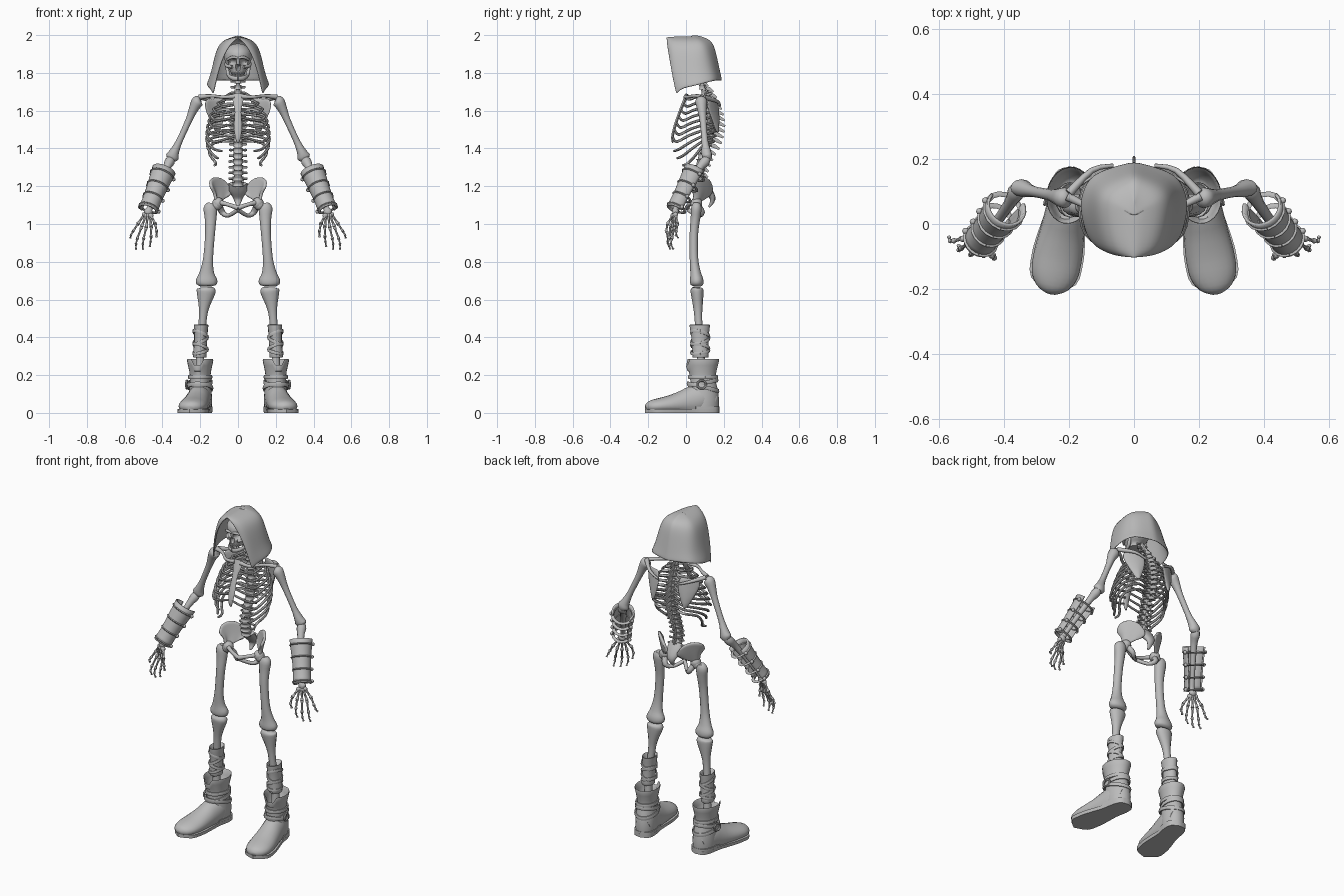
import bpy, bmesh, math
from mathutils import Vector, Matrix

grey = bpy.data.materials.new("bone_grey")
grey.diffuse_color = (0.5, 0.5, 0.5, 1)
X, Y, Z = Vector((1, 0, 0)), Vector((0, 1, 0)), Vector((0, 0, 1))


def smooth(rows, k):
    """Spline through rows of numbers, k steps per span."""
    p = [rows[0]] + list(rows) + [rows[-1]]
    out = []
    for i in range(1, len(p) - 2):
        for s in range(k):
            t = s / k
            out.append([0.5 * (2 * b + (c - a) * t + (2 * a - 5 * b + 4 * c - d) * t * t
                               + (3 * b - a - 3 * c + d) * t ** 3)
                        for a, b, c, d in zip(*p[i - 1:i + 3])])
    return out + [list(rows[-1])]


def skin(bm, rings, cap=True, closed=True):
    vs = [[bm.verts.new(p) for p in r] for r in rings]
    n = len(vs[0])
    for a, b in zip(vs, vs[1:]):
        for i in range(n if closed else n - 1):
            j = (i + 1) % n
            bm.faces.new((a[i], a[j], b[j], b[i]))
    if cap:
        bm.faces.new(vs[0])
        bm.faces.new(vs[-1])


def tube(bm, pts, ref=Y, n=8, k=3):
    """Sweep along (x, y, z, radius[, second radius])."""
    rows = smooth([(*p, p[3]) if len(p) == 4 else p for p in pts], k)
    c = [Vector(r[:3]) for r in rows]
    rings = []
    for i, r in enumerate(rows):
        t = (c[min(i + 1, len(c) - 1)] - c[max(i - 1, 0)]).normalized()
        u = t.cross(ref)
        u = (u if u.length > 0.05 else t.cross(X)).normalized()
        v = t.cross(u)
        rings.append([c[i] + u * r[3] * math.cos(a) + v * r[4] * math.sin(a)
                      for a in (2 * math.pi * j / n for j in range(n))])
    skin(bm, rings)


def stack(bm, rows, n=20, k=3):
    """Horizontal ellipses (x, y, z, rx, ry); may fold back inside."""
    skin(bm, [[(x + a * math.cos(t), y + b * math.sin(t), z)
               for t in (2 * math.pi * j / n for j in range(n))]
              for x, y, z, a, b in smooth(rows, k)])


def ball(bm, c, r, n=10):
    r = (r, r, r) if isinstance(r, float) else r
    bmesh.ops.create_uvsphere(bm, u_segments=n, v_segments=max(5, n * 2 // 3), radius=1,
                              matrix=Matrix.Translation(c) @ Matrix.Diagonal((*r, 1)))


def bone(bm, a, b, end, mid, n=8):
    a, b = Vector(a), Vector(b)
    tube(bm, [(*a.lerp(b, t), r) for t, r in
              ((0, end * .6), (.06, end), (.25, mid), (.75, mid), (.94, end), (1, end * .6))], n=n, k=2)


def finish(bm, name, mirror=False, thick=0, sub=0, angle=50):
    bmesh.ops.remove_doubles(bm, verts=bm.verts, dist=1e-5)
    bmesh.ops.recalc_face_normals(bm, faces=bm.faces)
    me = bpy.data.meshes.new(name)
    bm.to_mesh(me)
    bm.free()
    me.materials.append(grey)
    me.polygons.foreach_set("use_smooth", [True] * len(me.polygons))
    me.set_sharp_from_angle(angle=math.radians(angle))
    ob = bpy.data.objects.new(name, me)
    bpy.context.collection.objects.link(ob)
    if mirror:
        ob.modifiers.new("mirror", 'MIRROR')
    if thick:
        m = ob.modifiers.new("thickness", 'SOLIDIFY')
        m.thickness, m.offset = thick, 0
    if sub:
        m = ob.modifiers.new("rounding", 'SUBSURF')
        m.levels = m.render_levels = sub


# hood: open U-shaped rows rising to a ridge, right half mirrored
bm = bmesh.new()
rows = [(.13, .163, -.05, .19, 1.685, 1.758), (.11, .14, -.07, .178, 1.78, 1.81),
        (.082, .122, -.085, .163, 1.87, 1.88), (.052, .102, -.095, .147, 1.93, 1.94),
        (.022, .065, -.1, .12, 1.968, 1.975), (0, 0, -.103, .06, 1.985, 1.995)]
skin(bm, [smooth([(e, f, zf), (.35 * e + .63 * w, f + .03, .6 * zf + .4 * zb),
                  (w, b * .35, .3 * zf + .7 * zb), (w * .76, b - .04, zb), (0, b, zb)], 3)
          for e, w, f, b, zf, zb in smooth(rows, 2)], cap=False, closed=False)
finish(bm, "hood", mirror=True, thick=.009, sub=1)

# skull with pressed-in eye sockets and nose
bm = bmesh.new()
stack(bm, [(0, .03, 1.955, .008, .01), (0, .03, 1.945, .04, .052), (0, .03, 1.915, .068, .086),
           (0, .03, 1.88, .072, .093), (0, .025, 1.855, .066, .085), (0, .015, 1.83, .056, .072),
           (0, 0, 1.81, .042, .053), (0, -.005, 1.793, .036, .047)], n=56, k=5)
for v in bm.verts:
    if v.co.y < 0.01:
        for cx, cz, rx, rz in ((.03, 1.858, .022, .02), (-.03, 1.858, .022, .02), (0, 1.829, .012, .016)):
            d = ((v.co.x - cx) / rx) ** 2 + ((v.co.z - cz) / rz) ** 2
            if d < 1:
                v.co.y += .045 * (1 - d * d)
finish(bm, "skull")
bm = bmesh.new()
tube(bm, [(0, -.058, 1.878, .006), (.03, -.06, 1.883, .008), (.056, -.035, 1.87, .007)], ref=Z)
tube(bm, [(.03, -.05, 1.832, .008), (.058, -.018, 1.836, .009), (.066, .03, 1.85, .006)], ref=Z)
finish(bm, "brow_and_cheekbones", mirror=True)

# jaw and teeth
bm = bmesh.new()
tube(bm, [(.057, .03, 1.845, .009), (.053, .02, 1.795, .01), (.034, -.035, 1.774, .008, .012),
          (0, -.055, 1.77, .009, .013)], ref=Z)
finish(bm, "jaw", mirror=True)
bm = bmesh.new()
for i in range(8):
    a = (i - 3.5) * .27
    for z in (1.798, 1.786):
        ball(bm, (.035 * math.sin(a), -.006 - .048 * math.cos(a), z), (.0045, .004, .008), 8)
finish(bm, "teeth")

# spine: bodies with side and back processes
curve = smooth([(.05, 1.79), (.10, 1.69), (.13, 1.58), (.125, 1.47), (.09, 1.36), (.07, 1.27), (.09, 1.2)], 8)


def spine_y(z):
    return min(curve, key=lambda p: abs(p[1] - z))[0]


bm = bmesh.new()
for i in range(20):
    t = i / 19
    z = 1.785 - .575 * t
    y, r = spine_y(z), .018 + .014 * t
    tube(bm, [(0, y, z + .012, r), (0, y, z, r * .82), (0, y, z - .012, r)], n=12, k=2)
    back = .045 + .03 * math.sin(math.pi * min(1, t * 1.25))
    tube(bm, [(0, y + .01, z, .008, .012), (0, y + back * .6, z - .01, .006, .012),
              (0, y + back, z - .025, .004, .006)], ref=Z, n=6, k=1)
    bone(bm, (-r - .02, y + .015, z), (r + .02, y + .015, z), .007, .006, 6)
tube(bm, [(0, .07, 1.79, .012), (0, .10, 1.69, .012), (0, .13, 1.58, .015), (0, .125, 1.47, .018),
          (0, .09, 1.36, .02), (0, .07, 1.27, .022), (0, .09, 1.2, .02)])
finish(bm, "spine")

# ribs and breastbone
bm = bmesh.new()
widths = (.075, .105, .128, .142, .152, .159, .163, .164, .16, .15)
for i, w in enumerate(widths):
    zb = 1.69 - .028 * i
    yb = spine_y(zb)
    zf = zb - .03 - .0095 * i
    yf = -.012 * i if i < 7 else (-.055, -.04, -.01)[i - 7]
    end = (.012, yf, 1.665 - .033 * i) if i < 7 else (.085 + .02 * (i - 7), yf - .008, zf - .012)
    r = .0075
    tube(bm, [(.015, yb, zb, r), (.55 * w, yb + .03, zb, r), (.95 * w, yb - .025, zb - .02, r),
              (w, .35 * yb + .65 * (yf + .03), .4 * zb + .6 * zf, r), (.78 * w, yf + .022, zf, r),
              (*end, .006)], ref=Z, n=7)
finish(bm, "ribs", mirror=True)
bm = bmesh.new()
tube(bm, [(0, .005, 1.69, .026, .008), (0, -.005, 1.66, .03, .01), (0, -.03, 1.6, .017, .008),
          (0, -.058, 1.52, .021, .008), (0, -.072, 1.46, .015, .007), (0, -.07, 1.43, .005, .004)], n=10)
finish(bm, "breastbone")

# shoulder girdle
bm = bmesh.new()
tube(bm, [(.02, 0, 1.675, .013), (.08, .0, 1.672, .009), (.14, .05, 1.678, .009), (.205, .085, 1.672, .014)], ref=Z)
tube(bm, [(.065, .18, 1.625, .006), (.13, .165, 1.65, .009), (.2, .095, 1.672, .014)], ref=Z)
finish(bm, "collarbone", mirror=True)
bm = bmesh.new()
edge_in = [(.075, .155, 1.67), (.06, .172, 1.63), (.07, .175, 1.56), (.1, .165, 1.48)]
edge_out = [(.165, .12, 1.665), (.185, .105, 1.63), (.155, .135, 1.56), (.115, .16, 1.48)]
skin(bm, [smooth([a, [(p + q) / 2 + s for p, q, s in zip(a, b, (0, .012, 0))], b], 2)
          for a, b in zip(edge_in, edge_out)], cap=False, closed=False)
finish(bm, "shoulder_blade", mirror=True, thick=.01, sub=1)

# arm bones
bm = bmesh.new()
tube(bm, [(.2, .078, 1.66, .016), (.213, .08, 1.65, .032), (.235, .084, 1.61, .025), (.26, .09, 1.55, .018),
          (.31, .1, 1.44, .017), (.338, .108, 1.38, .026), (.348, .112, 1.355, .035, .026),
          (.356, .112, 1.338, .02)], n=12)
finish(bm, "upper_arm", mirror=True)
bm = bmesh.new()
tube(bm, [(.352, .12, 1.36, .013), (.362, .1, 1.33, .027), (.385, .06, 1.28, .018), (.46, -.045, 1.1, .014),
          (.475, -.055, 1.065, .024, .018), (.48, -.06, 1.05, .012)], n=10)
finish(bm, "forearm", mirror=True)

# bracer: open shell, straps and studs around the forearm axis
top, low = Vector((.392, .052, 1.285)), Vector((.476, -.055, 1.075))
axis = (low - top).normalized()
front = Vector((.3, -1, 0))
front = (front - axis * front.dot(axis)).normalized()
side = axis.cross(front)


def around(t, a, extra=0.0):
    r = .06 - .024 * t + .012 * t ** 4 + extra
    return top.lerp(low, t) + (front * math.cos(a) + side * math.sin(a)) * r


bm = bmesh.new()
skin(bm, [[around(i / 8, (j / 16 - .5) * 4.2) for j in range(17)] for i in range(9)], cap=False, closed=False)
finish(bm, "bracer", mirror=True, thick=.009)
bm = bmesh.new()
for t in (.12, .4, .68, .95):
    tube(bm, [(*around(t, j * math.pi / 8, .002), .009, .005) for j in range(17)], ref=front.cross(side), n=6, k=1)
    for a in (-1.85, 1.85):
        ball(bm, around(t, a, .008), .011, 8)
finish(bm, "bracer_straps", mirror=True)

# hand: finger chains from the wrist
bm = bmesh.new()
fingers = [[(.46, -.07, 1.045), (.438, -.098, 1.0), (.43, -.105, .96), (.432, -.095, .93)],
           [(.466, -.066, 1.045), (.459, -.08, .985), (.46, -.095, .93), (.463, -.098, .905), (.467, -.088, .88)],
           [(.477, -.063, 1.045), (.486, -.072, .98), (.5, -.092, .92), (.504, -.095, .893), (.503, -.082, .865)],
           [(.487, -.06, 1.045), (.51, -.06, .985), (.534, -.076, .92), (.54, -.08, .893), (.54, -.066, .865)],
           [(.496, -.055, 1.05), (.53, -.045, 1.0), (.556, -.052, .96), (.567, -.052, .94), (.57, -.04, .925)]]
for f in fingers:
    ball(bm, f[0], .013, 8)
    for i, (a, b) in enumerate(zip(f, f[1:])):
        bone(bm, a, b, .0105 - .0013 * i, .0065 - .0008 * i, 7)
finish(bm, "hand", mirror=True)

# pelvis: flared wings, lower loops and tail wedge
bm = bmesh.new()
crest = [(.035, .135, 1.18), (.065, .13, 1.225), (.11, .1, 1.25), (.15, .05, 1.235), (.142, .02, 1.19)]
base = [(.045, .115, 1.15), (.075, .095, 1.13), (.095, .07, 1.115), (.115, .055, 1.11), (.115, .035, 1.12)]
skin(bm, [smooth([a, [p * .5 + q * .5 + s for p, q, s in zip(a, b, (-.008, .01, 0))], b], 3)
          for a, b in zip(smooth(crest, 2), smooth(base, 2))], cap=False, closed=False)
finish(bm, "hip_wing", mirror=True, thick=.017, sub=1)
bm = bmesh.new()
ball(bm, (.105, .055, 1.11), .031, 12)
tube(bm, [(.105, .05, 1.115, .016), (.06, .02, 1.105, .011), (0, .005, 1.085, .013)], ref=Z)
tube(bm, [(.1, .06, 1.1, .018), (.082, .085, 1.06, .016), (.05, .06, 1.045, .011), (0, .012, 1.075, .011)], ref=X)
finish(bm, "hip_loop", mirror=True)
bm = bmesh.new()
tube(bm, [(0, .09, 1.215, .045, .022), (0, .115, 1.18, .048, .022), (0, .14, 1.14, .028, .016),
          (0, .135, 1.11, .014, .01), (0, .12, 1.09, .005)], n=12)
finish(bm, "tailbone")

# leg bones
bm = bmesh.new()
ball(bm, (.112, .055, 1.1), .028, 12)
tube(bm, [(.112, .055, 1.1, .018), (.13, .055, 1.092, .02), (.148, .056, 1.075, .022)], ref=Y)
tube(bm, [(.142, .057, 1.11, .018), (.146, .055, 1.085, .036, .028), (.145, .05, 1.03, .031, .026),
          (.148, .042, .95, .026, .023), (.158, .042, .82, .026, .023), (.165, .05, .745, .038, .028),
          (.166, .056, .705, .056, .036), (.167, .058, .68, .052, .034), (.167, .058, .67, .03, .02)], n=14)
finish(bm, "thigh_bone", mirror=True)
bm = bmesh.new()
tube(bm, [(.168, .058, .664, .035, .024), (.168, .058, .652, .05, .034), (.172, .06, .62, .045, .032),
          (.18, .063, .56, .028, .025), (.187, .066, .49, .021, .02), (.2, .078, .3, .021, .021),
          (.2, .08, .2, .026, .026)], n=12)
finish(bm, "shin_bone", mirror=True)

# shin wrap with crossed bands
bm = bmesh.new()
stack(bm, [(.196, .073, .44, .022, .022), (.196, .073, .462, .033, .045), (.195, .073, .466, .038, .054),
           (.196, .073, .44, .037, .051), (.198, .075, .38, .034, .044), (.202, .077, .31, .036, .043),
           (.202, .077, .292, .033, .04), (.202, .077, .3, .02, .022)], n=16, k=2)
for z, tilt in ((.415, .02), (.385, -.02), (.35, .018), (.325, -.012)):
    tube(bm, [(.198 + .039 * math.cos(a), .075 + .049 * math.sin(a), z + tilt * math.cos(a + .6), .005, .01)
              for a in (j * math.pi / 8 for j in range(17))], ref=Z, n=6, k=1)
finish(bm, "shin_wrap", mirror=True)

# boots: built upright, then turned outward
turn = Matrix.Translation((.2, .09, 0)) @ Matrix.Rotation(.18, 4, 'Z')
bm = bmesh.new()
stack(bm, [(0, .006, .02, .058, .078), (0, .006, .07, .061, .08), (0, .003, .13, .057, .075),
           (0, 0, .17, .053, .068), (0, -.002, .22, .057, .074), (0, -.002, .276, .069, .088),
           (0, -.002, .278, .063, .082), (0, 0, .22, .05, .066), (0, 0, .19, .03, .04)], n=24, k=2)
for v in bm.verts:
    if v.co.z > .24 and abs(v.co.x) < .02 and v.co.y < 0:
        v.co.z -= .03
tube(bm, [(0, .06, .06, .045, .05), (0, 0, .075, .06, .078), (0, -.06, .06, .064, .08), (0, -.12, .048, .069, .066),
          (0, -.19, .04, .075, .05), (0, -.25, .035, .071, .04), (0, -.29, .03, .05, .03),
          (0, -.308, .025, .018, .012)], ref=Z, n=20)
for v in bm.verts:
    v.co.z = max(v.co.z, .015)
bm.transform(turn)
finish(bm, "boot", mirror=True)
bm = bmesh.new()
half = smooth([(.0, .088), (.045, .07), (.06, .02), (.06, -.05), (.073, -.14), (.078, -.2), (.068, -.27), (.0, -.313)], 3)
for outline, z in ((half, .02), ([p for p in half if p[1] > -.055], .034)):
    ring = outline + [[-x, y] for x, y in reversed(outline) if x > 0]
    skin(bm, [[(x * g, y, h) for x, y in ring] for h, g in ((0, 1), (z, 1.03))])
bm.transform(turn)
finish(bm, "sole", mirror=True)
bm = bmesh.new()
for z, tilt, g in ((.16, .014, 1.0), (.135, -.02, 1.06), (.19, .0, .98)):
    tube(bm, [(.06 * g * math.cos(a), .077 * g * math.sin(a), z + tilt * math.sin(a), .006, .012)
              for a in (j * math.pi / 12 for j in range(25))], ref=Z, n=6, k=1)
tube(bm, [(.068, -.02 + .024 * math.cos(a), .15 + .022 * math.sin(a), .006)
          for a in (j * math.pi / 4 + .39 for j in range(9))], ref=X, n=6, k=1)
bm.transform(turn)
finish(bm, "boot_straps", mirror=True)
